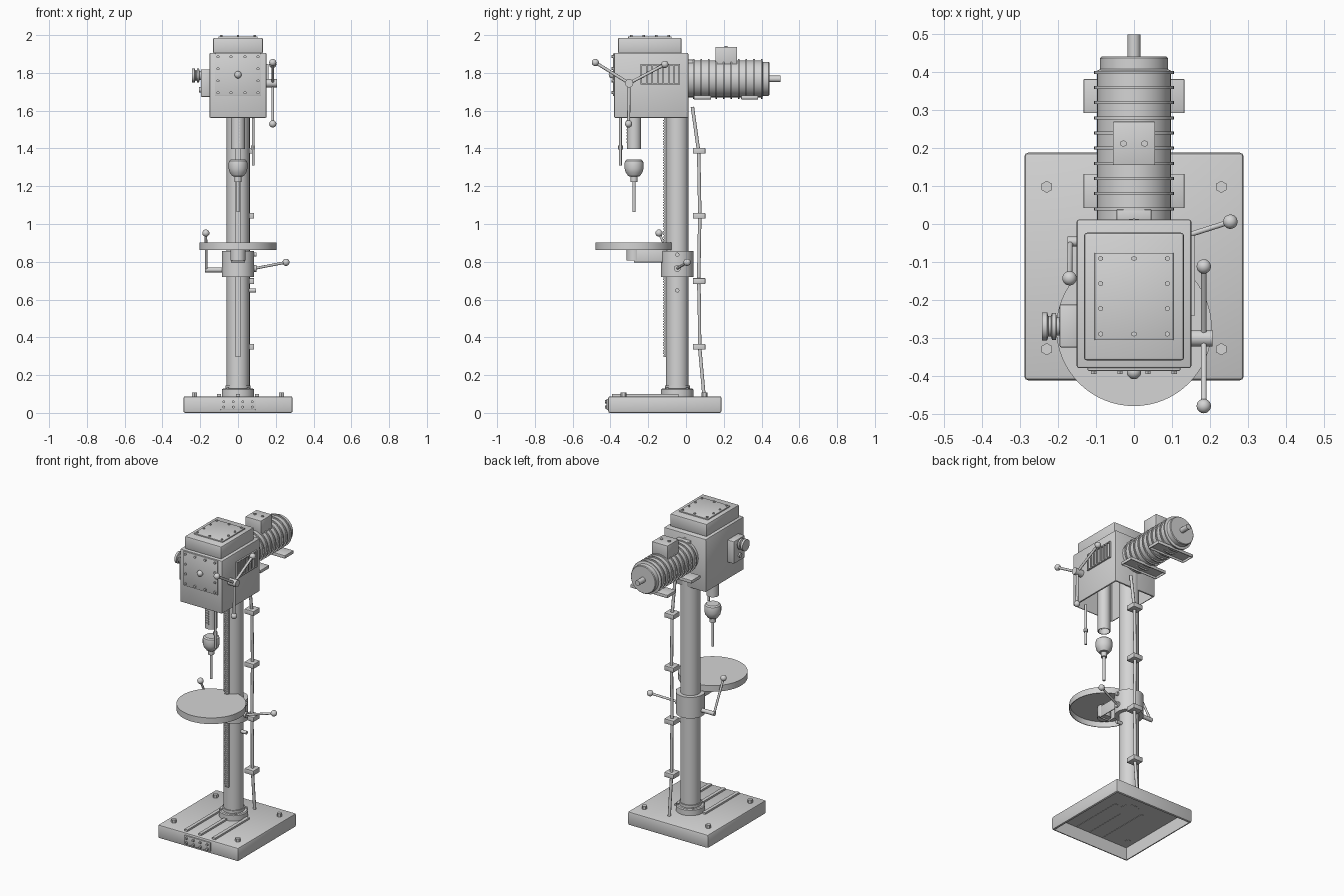
import bpy, bmesh, math
from mathutils import Vector

if "Cube" in bpy.data.objects:
    bpy.data.objects.remove(bpy.data.objects["Cube"])

GREY = bpy.data.materials.new("machine grey")
GREY.use_nodes = True
GREY.diffuse_color = (.66, .66, .66, 1)
GREY.node_tree.nodes["Principled BSDF"].inputs["Base Color"].default_value = (.66, .66, .66, 1)


def finish(bm, name):
    bmesh.ops.recalc_face_normals(bm, faces=bm.faces)
    me = bpy.data.meshes.new(name)
    bm.to_mesh(me)
    bm.free()
    me.materials.append(GREY)
    for p in me.polygons:
        p.use_smooth = True
    me.set_sharp_from_angle(angle=math.radians(32))
    ob = bpy.data.objects.new(name, me)
    bpy.context.collection.objects.link(ob)
    return ob


def hollow(bm, depth):
    """Turn a solid into a thin casting that is open underneath."""
    bm.normal_update()
    f = min(bm.faces, key=lambda f: (round(f.calc_center_median().z, 4), -f.calc_area()))
    bmesh.ops.inset_region(bm, faces=[f], thickness=.004)
    floor = bmesh.ops.extrude_discrete_faces(bm, faces=[f])["faces"][0]
    bmesh.ops.translate(bm, verts=floor.verts, vec=(0, 0, depth))


def box(name, x, y, z, bevel=0.0, depth=0.0):
    bm = bmesh.new()
    bmesh.ops.create_cube(bm, size=1)
    for v in bm.verts:
        v.co = [(a[0] + a[1]) / 2 + c * (a[1] - a[0]) for c, a in zip(v.co, (x, y, z))]
    if bevel:
        bmesh.ops.bevel(bm, geom=bm.edges[:], offset=bevel, segments=2, profile=0.5, affect='EDGES')
    if depth:
        hollow(bm, depth)
    return finish(bm, name)


def rod(name, p, q, r, sides=24, depth=0.0):
    p, q = Vector(p), Vector(q)
    bm = bmesh.new()
    bmesh.ops.create_cone(bm, cap_ends=True, segments=sides, radius1=r, radius2=r, depth=(q - p).length)
    turn = (q - p).to_track_quat('Z', 'Y')
    for v in bm.verts:
        v.co = turn @ v.co + (p + q) / 2
    if depth:
        hollow(bm, depth)
    return finish(bm, name)


def ball(name, p, r):
    bm = bmesh.new()
    bmesh.ops.create_uvsphere(bm, u_segments=20, v_segments=12, radius=r)
    bmesh.ops.translate(bm, verts=bm.verts, vec=p)
    return finish(bm, name)


def lathe(name, origin, axis, profile, sides=40):
    """Revolve (radius, distance) points about an axis."""
    turn = Vector(axis).to_track_quat('Z', 'Y')
    bm = bmesh.new()
    rings = []
    for r, t in profile:
        rings.append([bm.verts.new(turn @ Vector((r * math.cos(a), r * math.sin(a), t)) + Vector(origin))
                      for a in (i * math.tau / sides for i in range(sides))])
    for a, b in zip(rings, rings[1:]):
        for i in range(sides):
            j = (i + 1) % sides
            bm.faces.new((a[i], a[j], b[j], b[i]))
    bm.faces.new(rings[0])
    bm.faces.new(rings[-1])
    return finish(bm, name)


def array(ob, count, step):
    m = ob.modifiers.new("repeat", 'ARRAY')
    m.count = count
    m.use_relative_offset = False
    m.use_constant_offset = True
    m.constant_offset_displace = step


# Hollow base, slot rails, anchor bolts and front plate
box("base", (-.289, .289), (-.412, .188), (0, .088), .01, .082)
for x in (-.1, 0, .1):
    box("slot_rail", (x - .011, x + .011), (-.392, -.04), (.08, .099))
for x in (-.23, .23):
    for y in (-.33, .098):
        rod("anchor_bolt", (x, y, .08), (x, y, .109), .016, 6)
box("base_plate", (-.093, .093), (-.42, -.405), (.016, .074), .002)
for x in (-.075, -.025, .025, .075):
    for z in (.031, .059):
        rod("base_plate_bolt", (x, -.43, z), (x, -.415, z), .008, 6)

# Column, foot collar and toothed rack
CY = -.046
rod("column", (0, CY, .08), (0, CY, 1.88), .06, 48)
lathe("column_collar", (0, CY, .083), (0, 0, 1),
      [(.086, 0), (.086, .04), (.08, .045), (.066, .045), (.066, .063)])
for i in range(4):
    a = math.pi / 4 + i * math.pi / 2
    x, y = .076 * math.cos(a), CY + .076 * math.sin(a)
    rod("collar_bolt", (x, y, .12), (x, y, .134), .008, 6)
box("rack", (-.012, .012), (-.116, -.1), (.295, 1.6))
array(box("rack_teeth", (-.012, .012), (-.122, -.112), (.298, .305)), 90, (0, 0, .014))

# Hollow table, support arm and clamp ring
rod("table", (0, -.275, .862), (0, -.275, .902), .205, 64, .036)
rod("table_boss", (0, -.275, .806), (0, -.275, .88), .04)
box("table_arm", (-.037, .037), (-.275, -.1), (.797, .87), .002, .066)
rod("clamp_ring", (0, CY, .72), (0, CY, .857), .086, 48)
for z, r in ((.765, .018), (.838, .011)):
    rod("clamp_bolt", (.07, CY, z), (.098, CY, z), r, 16)
rod("column_screw", (.05, CY, .648), (.096, CY, .648), .011, 16)
rod("lock_lever", (.09, CY, .765), (.254, .006, .797), .007, 14)
ball("lock_knob", (.254, .006, .797), .019)
rod("crank_shaft", (-.07, CY, .757), (-.175, CY, .757), .013, 16)
rod("crank_arm", (-.168, CY, .752), (-.17, -.143, .952), .007, 14)
ball("crank_knob", (-.17, -.143, .952), .019)

# Head housing, cap and top cover
box("head", (-.151, .151), (-.38, .012), (1.562, 1.906), .006, .335)
box("head_cap", (-.132, .132), (-.36, -.023), (1.903, 1.986), .008)
box("top_cover", (-.104, .104), (-.306, -.076), (1.98, 1.993), .002)
cover = [(x, y) for x in (-.088, .088) for y in (-.091, -.157, -.223, -.29)]
for x, y in cover + [(0, -.091), (0, -.29)]:
    rod("cover_bolt", (x, y, 1.99), (x, y, 2), .007, 6)

# Front plate with its bolts and centre knob
box("front_plate", (-.122, .122), (-.387, -.375), (1.678, 1.902), .002)
plate = [(x, z) for x in (-.106, .106) for z in (1.695, 1.758, 1.822, 1.886)]
plate += [(x, z) for x in (-.037, .037) for z in (1.695, 1.886)]
for x, z in plate:
    rod("front_plate_bolt", (x, -.395, z), (x, -.38, z), .008, 6)
ball("front_knob", (0, -.39, 1.79), .019)

# Side vent
box("vent_panel", (.148, .153), (-.241, -.031), (1.738, 1.846))
for z in (1.738, 1.84):
    box("vent_frame", (.15, .161), (-.241, -.031), (z, z + .006))
array(box("vent_slat", (.15, .161), (-.241, -.233), (1.738, 1.846)), 8, (0, .0289, 0))

# Control box with dial on the other side
box("control_box", (-.196, -.145), (-.325, -.212), (1.673, 1.818), .004)
lathe("dial", (-.19, -.27, 1.786), (-1, 0, 0),
      [(.024, 0), (.024, .014), (.036, .016), (.036, .026), (.027, .029),
       (.027, .036), (.037, .039), (.037, .053)])
rod("small_button", (-.19, -.27, 1.71), (-.206, -.27, 1.71), .014, 16)

# Three-spoke feed handle
HUB = Vector((.184, -.301, 1.745))
rod("feed_shaft", (.14, HUB.y, HUB.z), (.207, HUB.y, HUB.z), .022)
for y, z in ((-.48, 1.855), (-.112, 1.845), (-.304, 1.53)):
    tip = (HUB.x, y, z)
    rod("feed_spoke", HUB, tip, .008, 14)
    ball("feed_knob", tip, .019)

# Quill, chuck, drill bit and depth stop
SY = -.275
rod("quill", (0, SY, 1.398), (0, SY, 1.8), .038, 32, .15)
array(box("quill_teeth", (-.01, .01), (SY - .041, SY - .03), (1.43, 1.438)), 8, (0, 0, .016))
lathe("chuck", (0, SY, 0), (0, 0, 1),
      [(.018, 1.222), (.018, 1.252), (.03, 1.253), (.045, 1.274), (.05, 1.294),
       (.05, 1.322), (.047, 1.334), (.038, 1.341)])
rod("drill_bit", (0, SY, 1.063), (0, SY, 1.23), .0085, 16)
rod("depth_rod", (.08, -.347, 1.31), (.08, -.347, 1.58), .007, 14)
rod("depth_nut", (.08, -.347, 1.395), (.08, -.347, 1.415), .013, 6)

# Motor with cooling ribs, shaft, junction box and feet
profile = [(.097, .0)]
for i in range(10):
    y = .04 + i * .04
    profile += [(.097, y - .004), (.105, y - .004), (.105, y + .004), (.097, y + .004)]
profile += [(.09, .408), (.09, .437), (.086, .441)]
lathe("motor", (0, 0, 1.768), (0, 1, 0), profile, 48)
rod("motor_shaft", (0, .43, 1.768), (0, .5, 1.768), .017)
box("motor_mount", (-.046, .046), (.005, .038), (1.69, 1.87), .002)
box("junction_box", (-.056, .056), (.155, .27), (1.84, 1.937), .003)
for x in (-.028, .028):
    rod("junction_screw", (x, .212, 1.932), (x, .212, 1.943), .009, 6)
for y in (.042, .292):
    box("motor_foot", (-.133, .133), (y, y + .09), (1.66, 1.68), .002, .014)

# Power cable and its clips
path = [(.034, 1.62), (.062, 1.42), (.067, 1.39), (.073, 1.05), (.067, .7),
        (.071, .57), (.072, .35), (.096, .083)]
curve = bpy.data.curves.new("cable", 'CURVE')
curve.dimensions = '3D'
curve.bevel_depth = .0095
curve.bevel_resolution = 3
curve.use_fill_caps = True
spline = curve.splines.new('POLY')
spline.points.add(len(path) - 1)
for pt, (y, z) in zip(spline.points, path):
    pt.co = (.053, y, z, 1)
curve.materials.append(GREY)
bpy.context.collection.objects.link(bpy.data.objects.new("cable", curve))
for z in (1.387, 1.043, .698, .35):
    box("cable_clip", (.02, .086), (.036, .102), (z - .015, z + .015), .002)
